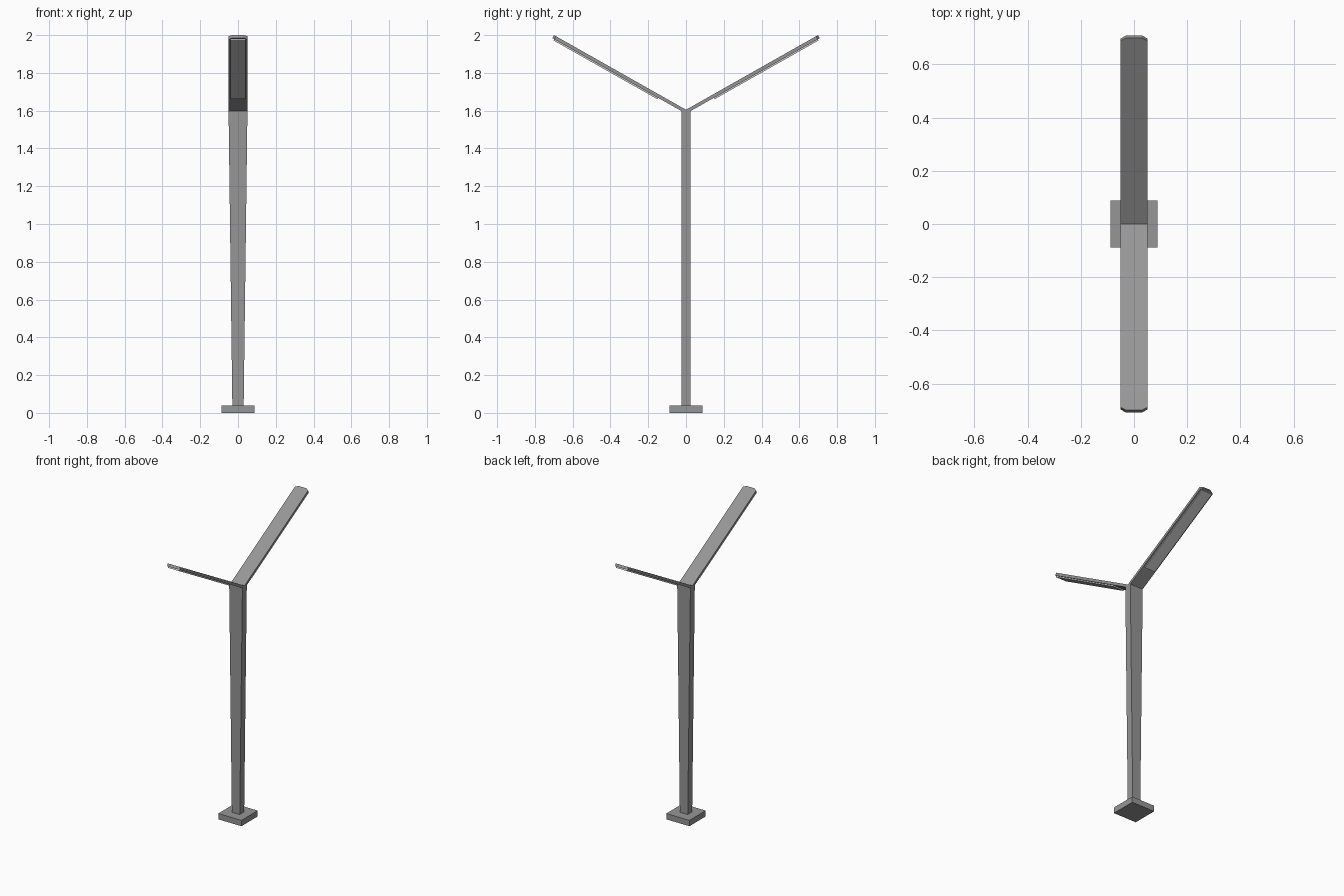
import bpy, bmesh, math

if "Cube" in bpy.data.objects:
    bpy.data.objects.remove(bpy.data.objects["Cube"])

RUN, RISE, JOINT_Z = 0.699, 0.395, 1.605
SLOPE = math.atan2(RISE, RUN)
LENGTH = math.hypot(RISE, RUN)
C, S = math.cos(SLOPE), math.sin(SLOPE)

dark = bpy.data.materials.new("dark_metal")
dark.diffuse_color = (0.305, 0.305, 0.305, 1)
dark.use_nodes = True
dark.node_tree.nodes["Principled BSDF"].inputs["Base Color"].default_value = dark.diffuse_color


def loft(name, lower, upper, material=None):
    """Closed solid between two matching outlines."""
    bm = bmesh.new()
    a = [bm.verts.new(p) for p in lower]
    b = [bm.verts.new(p) for p in upper]
    n = len(a)
    bm.faces.new(a[::-1])
    bm.faces.new(b)
    for i in range(n):
        bm.faces.new((a[i], a[(i + 1) % n], b[(i + 1) % n], b[i]))
    bmesh.ops.recalc_face_normals(bm, faces=bm.faces)
    mesh = bpy.data.meshes.new(name)
    bm.to_mesh(mesh)
    bm.free()
    if material:
        mesh.materials.append(material)
    obj = bpy.data.objects.new(name, mesh)
    bpy.context.collection.objects.link(obj)
    return obj


def rect(w, d, z):
    return [(-w, -d, z), (w, -d, z), (w, d, z), (-w, d, z)]


def on_arm(x, s, d):
    """Point s along the arm and d below its top surface."""
    return (x, s * C + d * S, JOINT_Z + s * S - d * C)


def slab(name, outline, d0, d1, mitre=False, material=None):
    """Slab along the arm, mirrored to the other arm."""
    def level(d):
        return [on_arm(x, s - (d * S / C if mitre and s == 0 else 0), d)
                for x, s in outline]
    obj = loft(name, level(d1), level(d0), material)
    mod = obj.modifiers.new("mirror", 'MIRROR')
    mod.use_axis = (False, True, False)
    mod.use_mirror_merge = False
    return obj


# Foot plate and post that widens upwards
loft("foot_plate", rect(0.088, 0.088, 0), rect(0.088, 0.088, 0.04), dark)
loft("post", rect(0.03, 0.024, 0.04), rect(0.05, 0.024, 1.598), dark)

# Arms with clipped tip corners, mitred where they meet
slab("arms", [(-0.05, 0), (0.05, 0), (0.05, LENGTH - 0.012), (0.03, LENGTH),
              (-0.03, LENGTH), (-0.05, LENGTH - 0.012)], 0, 0.018,
     mitre=True, material=dark)

# Pale light panels under the arms
slab("light_panels", [(-0.041, 0.16), (0.041, 0.16), (0.041, LENGTH - 0.012),
                      (-0.041, LENGTH - 0.012)], 0.017, 0.026)
